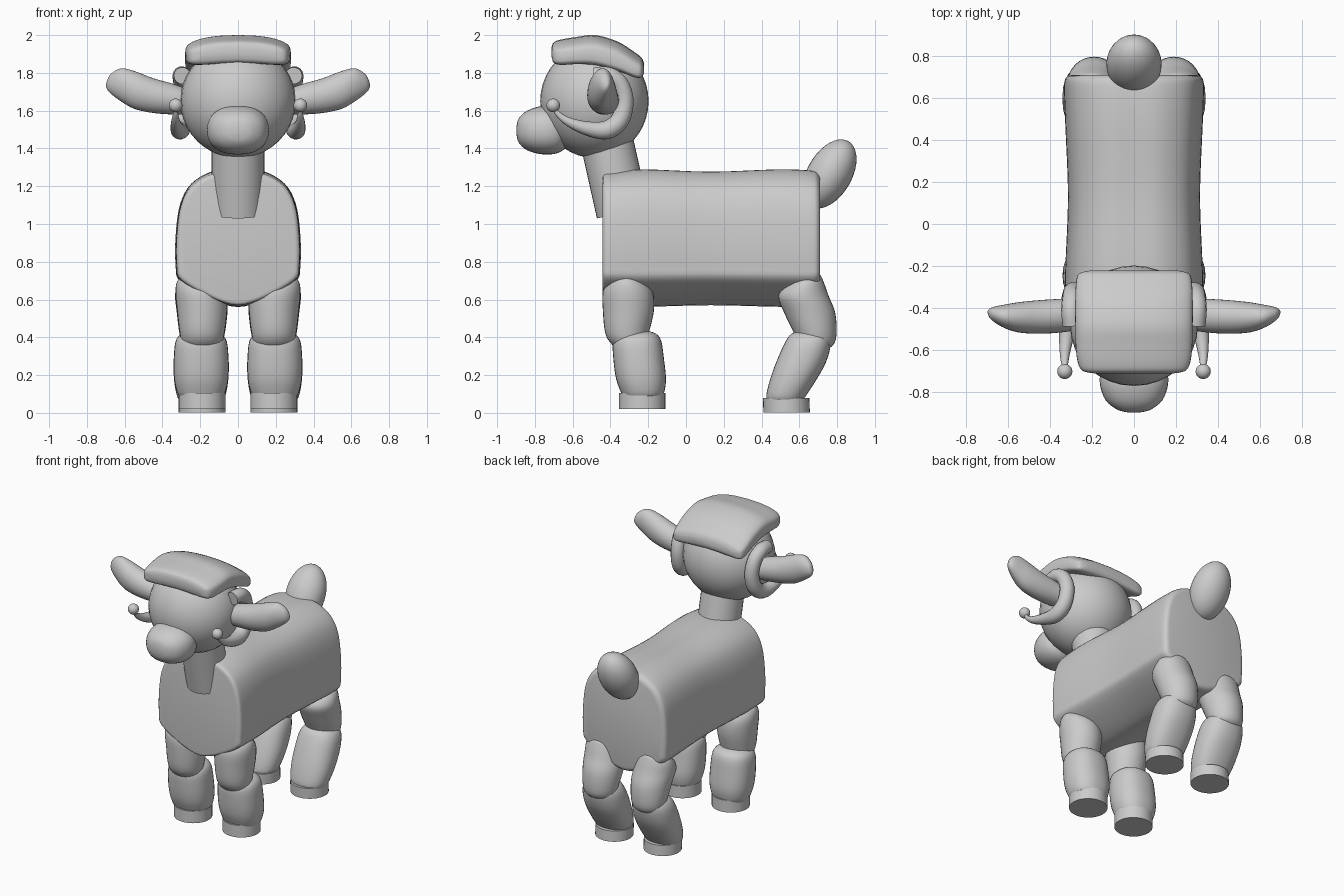
import bpy, bmesh, math
from mathutils import Vector, Matrix

if "Cube" in bpy.data.objects:
    bpy.data.objects.remove(bpy.data.objects["Cube"])


def spline(pts, steps, closed=False):
    """Catmull-Rom interpolation through tuples."""
    if steps == 1:
        return [tuple(p) for p in pts]
    n, out = len(pts), []
    get = (lambda i: pts[i % n]) if closed else (lambda i: pts[max(0, min(n - 1, i))])
    for i in range(n if closed else n - 1):
        p0, p1, p2, p3 = get(i - 1), get(i), get(i + 1), get(i + 2)
        for s in range(steps):
            t = s / steps
            out.append(tuple(0.5 * (2 * b + (c - a) * t + (2 * a - 5 * b + 4 * c - d) * t * t
                                    + (3 * b - a - 3 * c + d) * t ** 3)
                             for a, b, c, d in zip(p0, p1, p2, p3)))
    if not closed:
        out.append(tuple(pts[-1]))
    return out


def superellipse(power=2.0, n=32):
    f = lambda v: math.copysign(abs(v) ** (2 / power), v)
    return [(f(math.cos(2 * math.pi * i / n)), f(math.sin(2 * math.pi * i / n))) for i in range(n)]


def finish(ob, mirror=False, angle=40):
    bpy.ops.object.select_all(action='DESELECT')
    bpy.context.view_layer.objects.active = ob
    ob.select_set(True)
    if ob.type == 'MESH':
        bpy.ops.object.shade_smooth_by_angle(angle=math.radians(angle))
    if mirror:
        ob.modifiers.new("Mirror", 'MIRROR')
    return ob


def make(name, bm, **kw):
    bmesh.ops.recalc_face_normals(bm, faces=bm.faces)
    me = bpy.data.meshes.new(name)
    bm.to_mesh(me)
    bm.free()
    ob = bpy.data.objects.new(name, me)
    bpy.context.collection.objects.link(ob)
    return finish(ob, **kw)


def loft(name, axis, sections, profile=None, steps=4, arch=0.0, **kw):
    """Skin sections (x, y, z, half width, half height) lying across an axis."""
    u, v = {'x': ((0, 1, 0), (0, 0, 1)), 'y': ((1, 0, 0), (0, 0, 1)), 'z': ((1, 0, 0), (0, 1, 0))}[axis]
    u, v, profile = Vector(u), Vector(v), profile or superellipse()
    bm, rings = bmesh.new(), []
    for x, y, z, a, b in spline(sections, steps):
        ring = []
        for p, q in profile:
            co = Vector((x, y, z)) + u * (a * p) + v * (b * q)
            co.z -= arch * co.x ** 2
            ring.append(bm.verts.new(co))
        rings.append(ring)
    n = len(profile)
    for r, s in zip(rings, rings[1:]):
        for i in range(n):
            bm.faces.new((r[i], r[(i + 1) % n], s[(i + 1) % n], s[i]))
    bm.faces.new(rings[0])
    bm.faces.new(rings[-1])
    return make(name, bm, **kw)


def ball(name, loc, radii, tilt=0.0, **kw):
    bm = bmesh.new()
    m = (Matrix.Translation(loc) @ Matrix.Rotation(tilt, 4, 'X')
         @ Matrix.Diagonal((*radii, 1)))
    bmesh.ops.create_uvsphere(bm, u_segments=32, v_segments=20, radius=1, matrix=m)
    return make(name, bm, **kw)


# Body: rounded barrel with a V-shaped belly and a slight waist
half = [(0, 1), (.4, .98), (.75, .8), (.93, .5), (1, .05), (1, -.4), (.93, -.62), (.45, -.88), (0, -1)]
body_profile = spline(half + [(-x, z) for x, z in half[-2:0:-1]], 4, closed=True)
loft("body", 'y', [
    (0, -.442, .92, .295, .325), (0, -.435, .92, .315, .345), (0, -.40, .922, .325, .353),
    (0, -.22, .925, .325, .363), (0, .13, .923, .312, .353), (0, .48, .925, .325, .363),
    (0, .66, .922, .33, .36), (0, .70, .92, .318, .345), (0, .71, .92, .295, .322)],
    body_profile)

# Neck: leaning cylinder
bm = bmesh.new()
low, high = Vector((0, -.335, 1.06)), Vector((0, -.433, 1.5))
d = high - low
bmesh.ops.create_cone(bm, cap_ends=True, segments=32, radius1=.14, radius2=.14, depth=d.length,
                      matrix=Matrix.Translation((low + high) / 2) @ d.to_track_quat('Z', 'Y').to_matrix().to_4x4())
make("neck", bm)

# Head, muzzle and tail
ball("head", (0, -.485, 1.65), (.305, .287, .3))
loft("muzzle", 'y', [
    (0, -.898, 1.495, .03, .02), (0, -.885, 1.495, .08, .065), (0, -.84, 1.495, .135, .105),
    (0, -.76, 1.497, .163, .128), (0, -.68, 1.495, .15, .12), (0, -.62, 1.495, .09, .08)],
    superellipse(2.3))
ball("tail", (0, .76, 1.265), (.132, .118, .2), tilt=-math.radians(30))

# Wool cap arched over the head
loft("wool_cap", 'y', [
    (0, -.712, 1.915, .19, .02), (0, -.70, 1.912, .245, .05), (0, -.66, 1.915, .268, .062),
    (0, -.58, 1.924, .278, .066), (0, -.48, 1.926, .28, .074), (0, -.36, 1.893, .28, .072),
    (0, -.27, 1.848, .275, .06), (0, -.235, 1.835, .26, .045), (0, -.222, 1.83, .21, .02)],
    superellipse(4, 48), arch=.4)

# Ears: leaf shapes pointing out and slightly up
loft("ears", 'x', [
    (.22, -.43, 1.645, .05, .05), (.28, -.43, 1.65, .075, .07), (.35, -.437, 1.662, .08, .082),
    (.45, -.443, 1.68, .08, .092), (.55, -.445, 1.71, .072, .1), (.62, -.44, 1.737, .055, .087),
    (.67, -.43, 1.742, .035, .055), (.69, -.425, 1.738, .02, .03), (.698, -.42, 1.733, .005, .008)],
    mirror=True)

# Horns: tapering tubes curling round behind the ears
path = [(.295, -.485, 1.785, .045), (.30, -.41, 1.785, .047), (.295, -.35, 1.74, .047),
        (.29, -.325, 1.65, .048), (.295, -.35, 1.55, .05), (.305, -.42, 1.498, .05),
        (.32, -.52, 1.505, .038), (.33, -.62, 1.54, .024), (.33, -.68, 1.585, .014), (.33, -.70, 1.63, .01)]
cu = bpy.data.curves.new("horns", 'CURVE')
cu.dimensions, cu.bevel_depth, cu.bevel_resolution, cu.use_fill_caps = '3D', 1, 5, True
pts = spline(path, 5)
sp = cu.splines.new('POLY')
sp.points.add(len(pts) - 1)
for p, (x, y, z, r) in zip(sp.points, pts):
    p.co, p.radius = (x, y, z, 1), r
sp.use_smooth = True
horns = bpy.data.objects.new("horns", cu)
bpy.context.collection.objects.link(horns)
finish(horns, mirror=True)
ball("horn_tips", (.33, -.703, 1.628), (.036, .036, .036), mirror=True)

# Front legs
loft("front_thighs", 'z', [
    (.19, -.30, .33, .05, .04), (.19, -.30, .36, .10, .09), (.19, -.312, .42, .118, .115),
    (.19, -.305, .54, .132, .135), (.195, -.308, .64, .136, .132), (.20, -.315, .70, .12, .095),
    (.20, -.315, .73, .08, .06), (.20, -.315, .742, .02, .02)], mirror=True)
loft("front_shins", 'z', [
    (.195, -.25, .435, .04, .04), (.195, -.25, .42, .10, .09), (.195, -.258, .38, .135, .127),
    (.195, -.25, .28, .145, .134), (.195, -.238, .18, .143, .132), (.195, -.23, .11, .128, .115),
    (.195, -.23, .08, .11, .10)], superellipse(2.3), mirror=True)
loft("front_hooves", 'z', [(.19, -.232, .02, .124, .123), (.19, -.232, .105, .124, .123)],
     steps=1, mirror=True)

# Back legs
loft("back_thighs", 'z', [
    (.19, .69, .33, .05, .04), (.19, .69, .36, .10, .09), (.19, .685, .42, .12, .112),
    (.19, .655, .53, .134, .135), (.195, .622, .62, .138, .133), (.20, .637, .69, .12, .093),
    (.20, .65, .73, .08, .06), (.20, .65, .742, .02, .02)], mirror=True)
loft("back_shins", 'z', [
    (.195, .655, .435, .04, .03), (.195, .655, .42, .10, .095), (.195, .645, .37, .135, .122),
    (.195, .61, .27, .146, .132), (.195, .565, .17, .143, .122), (.195, .53, .09, .128, .105),
    (.195, .525, .06, .11, .09)], superellipse(2.3), mirror=True)
loft("back_hooves", 'z', [(.19, .533, .003, .124, .123), (.19, .53, .078, .124, .123)],
     steps=1, mirror=True)
